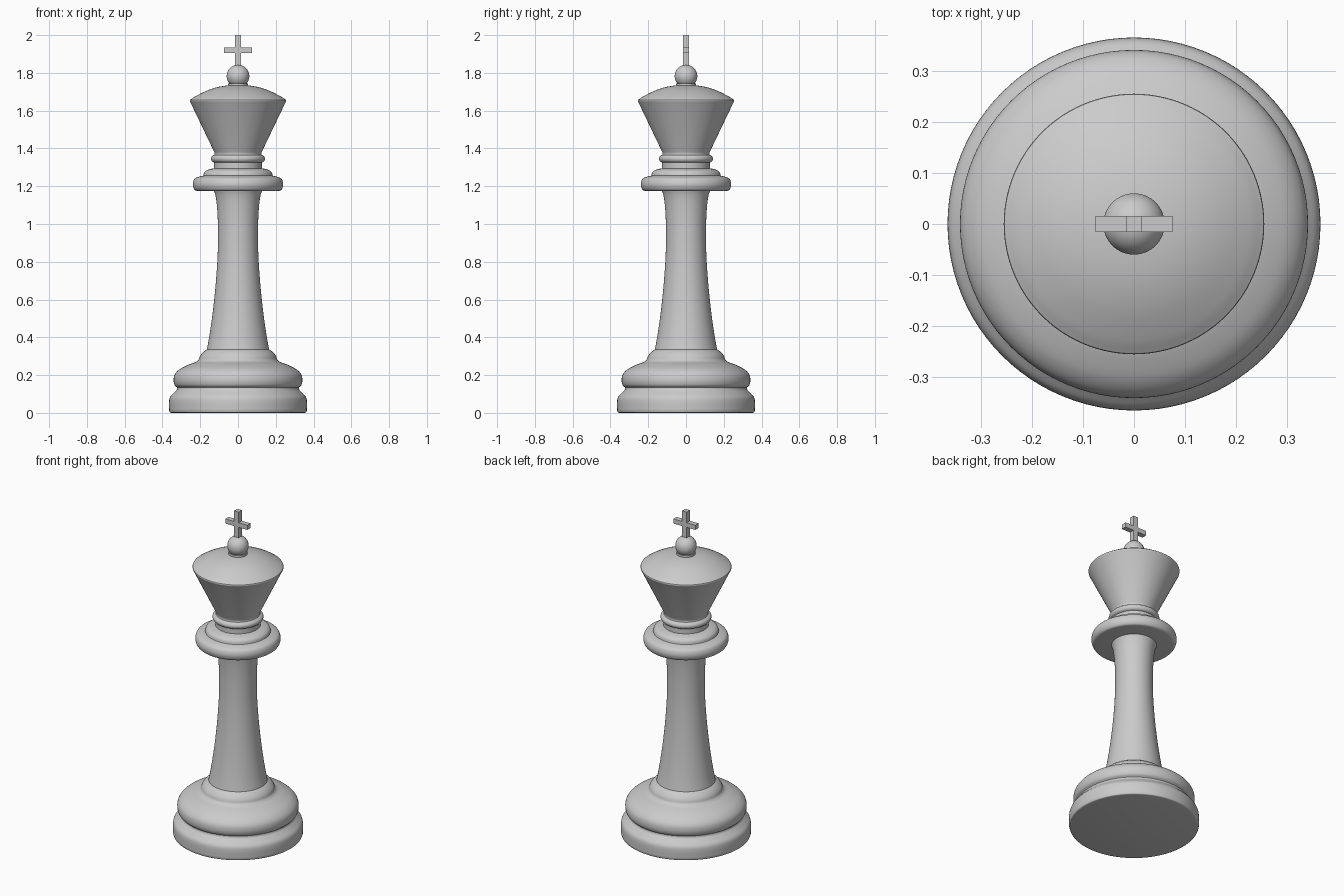
import bpy, bmesh, math
from mathutils import Vector

if "Cube" in bpy.data.objects:
    bpy.data.objects.remove(bpy.data.objects["Cube"])

SEGMENTS = 96


def smooth_run(points, steps=6):
    """Catmull-Rom curve through (radius, z) points."""
    p = [Vector(q) for q in points]
    if len(p) < 3:
        return p
    p = [2 * p[0] - p[1]] + p + [2 * p[-1] - p[-2]]
    out = []
    for i in range(1, len(p) - 2):
        a, b, c, d = p[i - 1:i + 3]
        for k in range(steps):
            t = k / steps
            out.append(0.5 * (2 * b + (c - a) * t + (2 * a - 5 * b + 4 * c - d) * t**2
                              + (3 * b - a - 3 * c + d) * t**3))
    return out + [p[-2]]


def lathe(name, *runs):
    """Turn smooth runs, joined by corners, into a capped solid about z."""
    profile = [q for run in runs for q in smooth_run(run)]
    profile = [Vector((0, profile[0].y))] + profile + [Vector((0, profile[-1].y))]
    bm = bmesh.new()
    verts = [bm.verts.new((max(q.x, 0), 0, q.y)) for q in profile]
    edges = [bm.edges.new(pair) for pair in zip(verts, verts[1:])]
    bmesh.ops.spin(bm, geom=verts + edges, cent=(0, 0, 0), axis=(0, 0, 1),
                   angle=math.tau, steps=SEGMENTS)
    bmesh.ops.remove_doubles(bm, verts=bm.verts, dist=1e-4)
    bmesh.ops.recalc_face_normals(bm, faces=bm.faces)
    finish(name, bm, True)


def finish(name, bm, smooth):
    mesh = bpy.data.meshes.new(name)
    bm.to_mesh(mesh)
    bm.free()
    obj = bpy.data.objects.new(name, mesh)
    bpy.context.collection.objects.link(obj)
    if smooth:
        bpy.ops.object.select_all(action='DESELECT')
        obj.select_set(True)
        bpy.context.view_layer.objects.active = obj
        bpy.ops.object.shade_smooth_by_angle(angle=math.radians(35))


def box(bm, size, z):
    made = bmesh.ops.create_cube(bm, size=1)["verts"]
    bmesh.ops.scale(bm, vec=size, verts=made)
    bmesh.ops.translate(bm, vec=(0, 0, z), verts=made)


# Foot and the rounded moulding above it
lathe("base",
      [(0.350, 0.0), (0.361, 0.003), (0.365, 0.014)],
      [(0.365, 0.014), (0.365, 0.06), (0.359, 0.085), (0.340, 0.106),
       (0.325, 0.122), (0.322, 0.134)],
      [(0.322, 0.134), (0.336, 0.148), (0.341, 0.175), (0.334, 0.205),
       (0.308, 0.232), (0.265, 0.254), (0.222, 0.270), (0.208, 0.282)],
      [(0.208, 0.282), (0.200, 0.303), (0.184, 0.322), (0.166, 0.335)])

# Tapering shaft
lathe("stem", [(0.166, 0.33), (0.153, 0.40), (0.138, 0.50), (0.125, 0.61),
               (0.115, 0.72), (0.108, 0.83), (0.106, 0.93), (0.107, 1.02),
               (0.112, 1.10), (0.119, 1.15), (0.128, 1.18)])

# Wide collar with a smaller step on top
lathe("collar",
      [(0.205, 1.174), (0.226, 1.178), (0.237, 1.195), (0.239, 1.217),
       (0.230, 1.239), (0.208, 1.250), (0.184, 1.256)],
      [(0.184, 1.256), (0.178, 1.274), (0.160, 1.287), (0.128, 1.295)])

# Neck with a thin ring
lathe("neck",
      [(0.127, 1.28), (0.127, 1.325)],
      [(0.127, 1.325), (0.138, 1.332), (0.143, 1.345), (0.138, 1.358),
       (0.125, 1.366)])

# Flared head with domed top
lathe("crown",
      [(0.140, 1.345), (0.127, 1.362), (0.124, 1.374), (0.130, 1.390)],
      [(0.130, 1.390), (0.248, 1.636)],
      [(0.248, 1.636), (0.255, 1.650), (0.254, 1.657)],
      [(0.254, 1.657), (0.225, 1.676), (0.170, 1.704), (0.115, 1.723),
       (0.060, 1.733), (0.015, 1.735)])

# Ball finial and its short foot
lathe("finial_foot", [(0.053, 1.72), (0.053, 1.745)])
lathe("finial_ball", [(0.06 * math.sin(a * math.pi / 12), 1.783 - 0.06 * math.cos(a * math.pi / 12))
                      for a in range(13)])

# Cross on top
bm = bmesh.new()
box(bm, (0.032, 0.032, 0.18), 1.91)
box(bm, (0.15, 0.032, 0.029), 1.920)
finish("top_cross", bm, False)
